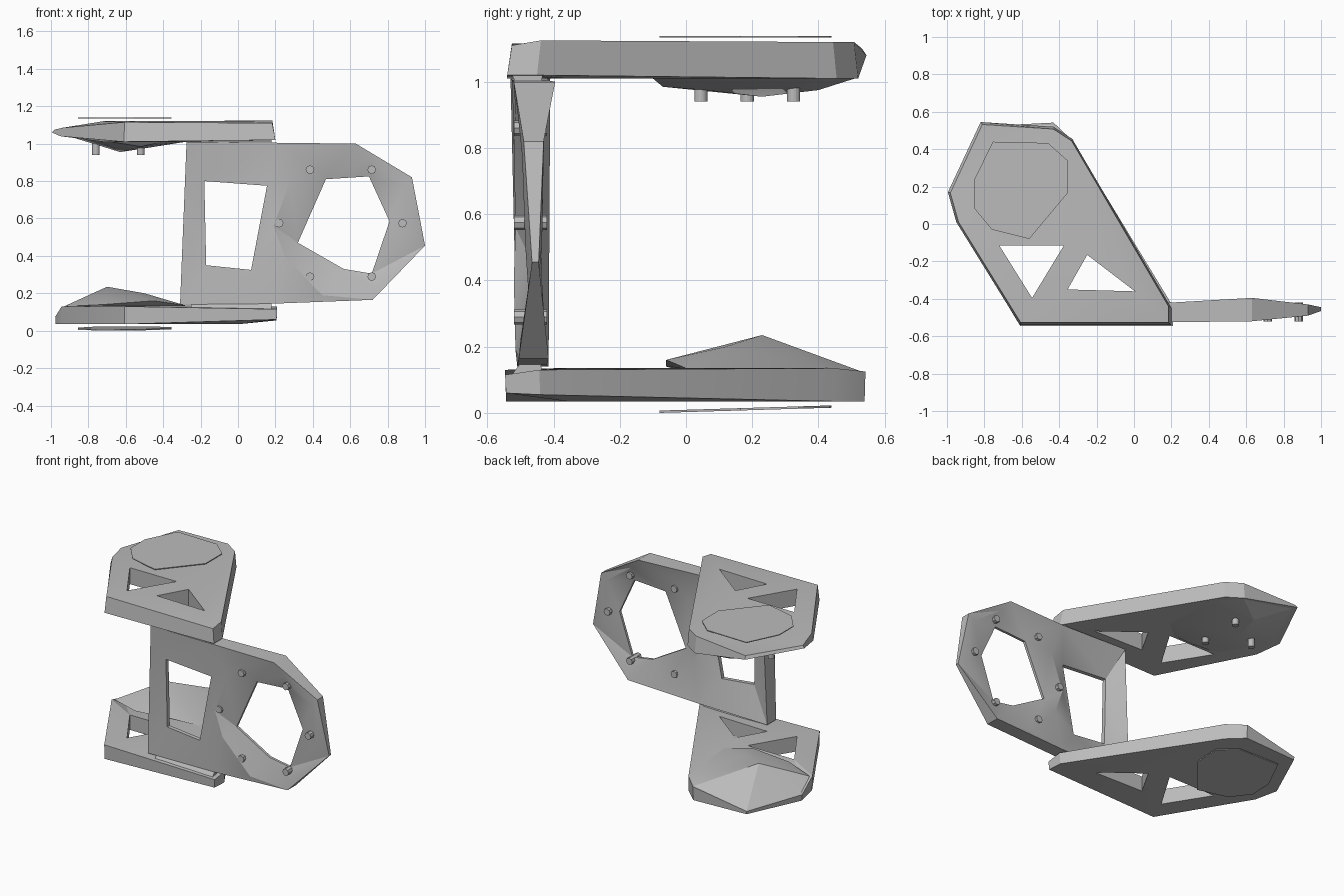
import bpy, bmesh, math
from mathutils import Vector, geometry

old = bpy.data.objects.get("Cube")
if old:
    bpy.data.objects.remove(old, do_unlink=True)

grey = bpy.data.materials.new("plain_grey")
grey.use_nodes = True
grey.diffuse_color = (0.5, 0.5, 0.5, 1)
grey.node_tree.nodes["Principled BSDF"].inputs["Base Color"].default_value = (0.5, 0.5, 0.5, 1)


def finish(name, bm):
    bmesh.ops.recalc_face_normals(bm, faces=bm.faces[:])
    mesh = bpy.data.meshes.new(name)
    bm.to_mesh(mesh)
    bm.free()
    mesh.materials.append(grey)
    obj = bpy.data.objects.new(name, mesh)
    bpy.context.collection.objects.link(obj)
    return obj


def slab(name, outline, holes, place, extra=(), taper=(1, 1)):
    """Faceted plate; every point is (a, b, low depth, high depth)."""
    loops = [outline] + holes
    pts = [p for loop in loops for p in loop] + list(extra)
    owner = [i for i, loop in enumerate(loops) for p in loop] + [-1] * len(extra)
    edges, start = [], 0
    for loop in loops:
        n = len(loop)
        edges += [(start + i, start + (i + 1) % n) for i in range(n)]
        start += n
    cut = geometry.delaunay_2d_cdt([Vector(p[:2]) for p in pts], edges, [], 1, 1e-5)
    tris = [t for t in cut[2]
            if not (owner[t[0]] > 0 and len({owner[i] for i in t}) == 1)]
    mid = sum((Vector(p[:2]) for p in outline), Vector((0, 0))) / len(outline)
    bm = bmesh.new()
    sides = []
    for side in (0, 1):
        row = []
        for p, o in zip(pts, owner):
            k = taper[side] if o == 0 else 1
            a, b = mid + (Vector(p[:2]) - mid) * k
            row.append(bm.verts.new(place(a, b, p[2 + side])))
        sides.append(row)
        for t in tris:
            bm.faces.new([row[i] for i in t])
    lo, hi = sides
    for i, j in edges:
        bm.faces.new((lo[i], lo[j], hi[j], hi[i]))
    return finish(name, bm)


def hull(name, points):
    bm = bmesh.new()
    for p in points:
        bm.verts.new(p)
    bmesh.ops.convex_hull(bm, input=bm.verts[:])
    loose = [v for v in bm.verts if not v.link_faces]
    bmesh.ops.delete(bm, geom=loose, context="VERTS")
    return finish(name, bm)


def pin(name, centre, radius, length, sides, along_y=False):
    bm = bmesh.new()
    bmesh.ops.create_cone(bm, cap_ends=True, segments=sides, radius1=radius,
                          radius2=radius, depth=length)
    obj = finish(name, bm)
    obj.location = centre
    if along_y:
        obj.rotation_euler.x = math.pi / 2
    return obj


def flat(a, b, w):
    return (a, b, w)


def upright(a, b, w):
    return (a, w, b)


# Triangular cut-outs shared by both arms
cutouts = [[(-.72, -.115), (-.375, -.115), (-.545, -.395)],
           [(-.25, -.165), (.005, -.36), (-.355, -.35)]]


def arm_holes(lo, hi):
    return [[(x, y, lo, hi) for x, y in tri] for tri in cutouts]


# Upper arm, thinning to a blade at its far corner
upper = [(-.995, .17, 1.06, 1.075), (-.82, .545, 1.08, 1.1),
         (-.43, .52, 1.01, 1.12), (-.33, .455, 1.01, 1.12),
         (.2, -.45, 1.02, 1.125), (.2, -.54, 1.02, 1.11),
         (-.61, -.54, 1.01, 1.115), (-.95, .01, 1.04, 1.085)]
slab("upper_arm", upper, arm_holes(1.01, 1.12), flat, taper=(1, .975))
hull("upper_arm_bulge", [
    (-.97, .17, 1.06), (-.81, .53, 1.08), (-.43, .51, 1.01), (-.31, .38, 1.01),
    (-.28, 0, 1.01), (-.4, -.1, 1.01), (-.75, -.1, 1.02), (-.63, .23, .955),
    (-.52, -.07, .985), (-.6, .4, .975), (-.5, .06, .975), (-.6, .2, 1.06)])

# Lower arm, with the same thin far corner
lower = [(-.985, .17, .035, .075), (-.82, .53, .035, .055),
         (-.43, .55, .035, .125), (-.33, .455, .035, .135),
         (.22, -.45, .055, .13), (.22, -.555, .06, .115),
         (-.61, -.555, .035, .13), (-.95, .01, .035, .13)]
slab("lower_arm", lower, arm_holes(.035, .135), flat, taper=(.98, .985))
hull("lower_arm_bulge", [
    (-.965, .17, .075), (-.81, .515, .055), (-.43, .53, .125), (-.33, .43, .135),
    (-.28, 0, .135), (-.45, -.06, .16), (-.72, -.06, .14), (-.93, .02, .13),
    (-.7, .23, .235), (-.5, .12, .2), (-.55, .325, .19), (-.6, .2, .08)])

# Thin pads above and below the arms
pad = [(-.755, .44), (-.46, .433), (-.355, .34), (-.355, .165),
       (-.56, -.08), (-.76, -.03), (-.855, .085), (-.855, .235)]
slab("upper_pad", [(x, y, 1.134, 1.139) for x, y in pad], [], flat)
slab("lower_pad", [(x, y, .03 * (y + .08), .03 * (y + .08) + .007) for x, y in pad],
     [], flat)

# Three pegs under the upper arm
for i, (x, y) in enumerate([(-.52, .045), (-.52, .325), (-.76, .185)]):
    pin(f"peg_{i + 1}", (x, y, .97), .02, .06, 16)

# Upright frame with a thin-edged window and a ring opening
frame = [(-.275, 1.01, -.53, -.41), (.2, 1.005, -.525, -.42),
         (.63, 1.0, -.52, -.395), (.93, .82, -.49, -.43),
         (1.0, .455, -.465, -.445), (.72, .165, -.505, -.415),
         (.2, .145, -.51, -.42), (-.31, .14, -.51, -.415)]
window = [(x, z, -.505, -.478) for x, z in
          [(-.18, .8), (.155, .775), (.07, .325), (-.17, .35)]]
opening = [(x, z, -.472, -.455) for x, z in
           [(.47, .81), (.7, .825), (.81, .585), (.715, .305), (.565, .33), (.32, .47)]]
crest = [(.38, .91, -.515, -.425), (.7, .92, -.51, -.425), (.89, .78, -.495, -.43),
         (.92, .5, -.485, -.435), (.74, .22, -.5, -.425), (.45, .19, -.515, -.425),
         (.25, .4, -.52, -.435), (.19, .56, -.515, -.44), (.28, .8, -.52, -.435)]
slab("upright_frame", frame, [window, opening], upright, extra=crest)

# Bolts around the ring opening
for i in range(6):
    a = i * math.pi / 3
    pin(f"ring_bolt_{i + 1}", (.55 + .33 * math.cos(a), -.47, .575 + .33 * math.sin(a)),
        .023, .1, 8, True)

# Hinge knuckles joining frame and arms
hull("upper_hinge", [(x, y, z) for x in (-.2, .18) for y, z in
                     [(-.53, 1.03), (-.51, .99), (-.44, .99), (-.43, 1.03)]])
hull("lower_hinge", [(x, y, z) for x in (-.25, .18) for y, z in
                     [(-.53, .11), (-.5, .15), (-.44, .15), (-.43, .11)]])

# Keep facets crisp, soften shallow angles
bpy.ops.object.select_all(action="DESELECT")
parts = [o for o in bpy.context.scene.objects
         if o.type == "MESH" and grey.name in o.data.materials]
for o in parts:
    o.select_set(True)
bpy.context.view_layer.objects.active = parts[0]
bpy.ops.object.shade_smooth_by_angle(angle=math.radians(20))
